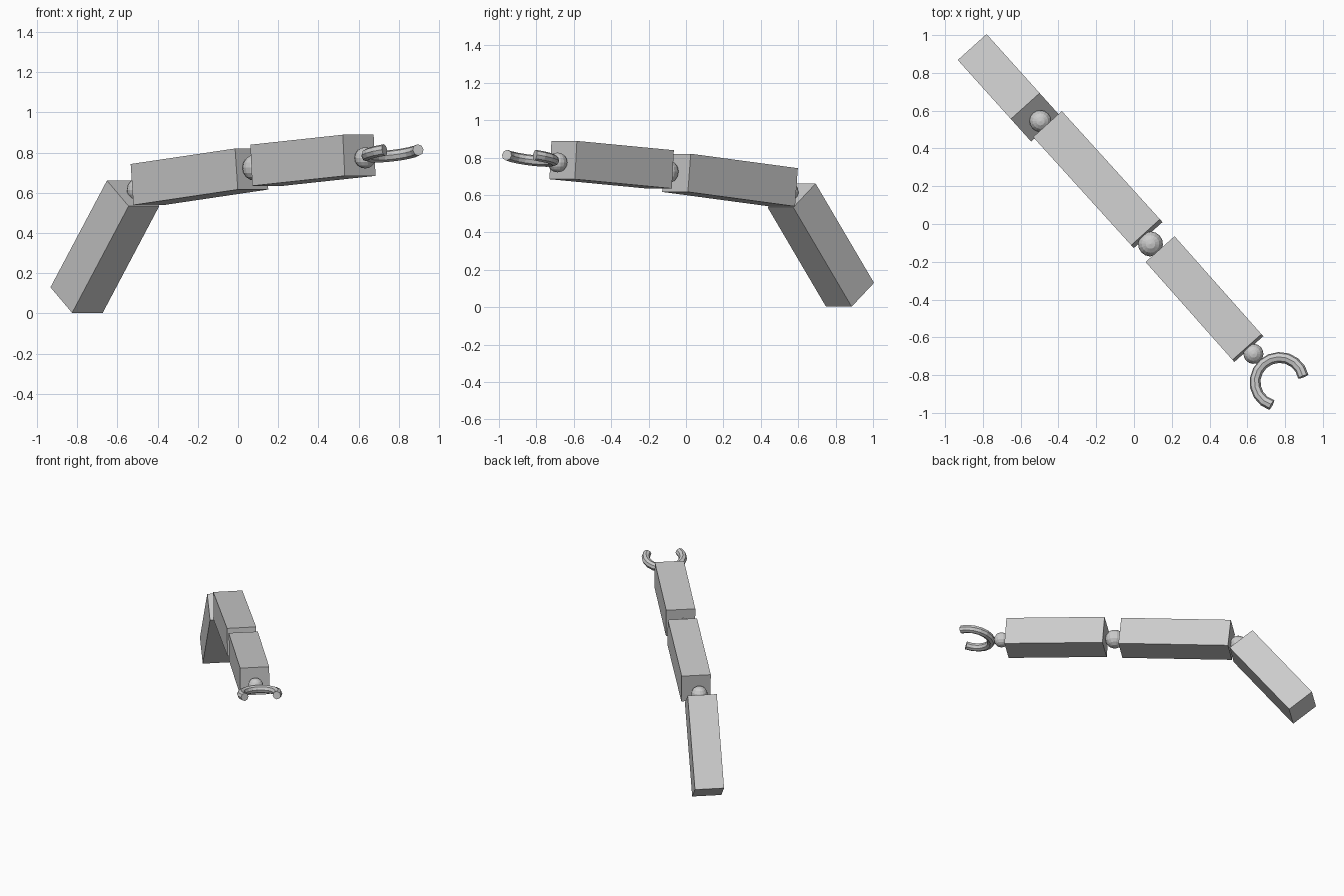
import bpy
from math import radians, cos, sin
from mathutils import Matrix

if "Cube" in bpy.data.objects:
    bpy.data.objects.remove(bpy.data.objects["Cube"])

# The arm lies in one vertical plane turned 48 degrees clockwise.
# Arm coordinates: s along the arm, t sideways, z up.
YAW = -48.0


def place(obj, s, t, z, pitch=0, yaw=0, scale=(1, 1, 1)):
    obj.matrix_world = (Matrix.Rotation(radians(YAW), 4, 'Z')
                        @ Matrix.Translation((s, t, z))
                        @ Matrix.Rotation(radians(yaw), 4, 'Z')
                        @ Matrix.Rotation(radians(-pitch), 4, 'Y')
                        @ Matrix.Diagonal((*scale, 1)))


def link(name, s, t, z, length, pitch, yaw=0):
    bpy.ops.mesh.primitive_cube_add(size=1)
    obj = bpy.context.object
    obj.name = name
    place(obj, s, t, z, pitch, yaw, (length, 0.205, 0.205))


def joint(name, s, t, z, radius):
    bpy.ops.mesh.primitive_uv_sphere_add(segments=16, ring_count=8, radius=radius)
    obj = bpy.context.object
    obj.name = name
    place(obj, s, t, z)


# Box links
link("base_link", -0.979, -0.010, 0.332, 0.677, 51.65)
link("middle_link", -0.303, 0.015, 0.680, 0.777, 5.7, 0.2)
link("outer_link", 0.545, 0.011, 0.762, 0.695, 4.1, -0.4)

# Ball joints
joint("base_joint", -0.736, -0.004, 0.615, 0.058)
joint("middle_joint", 0.137, -0.006, 0.725, 0.066)
joint("wrist_joint", 0.934, 0.010, 0.774, 0.053)

# Open ring gripper: a 240 degree arc of round tube
SEGMENTS, RADIUS = 12, 0.13
curve = bpy.data.curves.new("gripper", 'CURVE')
curve.dimensions = '3D'
curve.bevel_depth = 0.029
curve.bevel_resolution = 2
curve.use_fill_caps = True
arc = curve.splines.new('POLY')
arc.points.add(SEGMENTS)
for i, point in enumerate(arc.points):
    a = radians(60 + 240 * i / SEGMENTS)
    point.co = (RADIUS * cos(a), RADIUS * sin(a), 0, 1)
gripper = bpy.data.objects.new("gripper", curve)
bpy.context.collection.objects.link(gripper)
place(gripper, 1.136, 0.013, 0.802, 10)
bpy.ops.object.select_all(action='DESELECT')
gripper.select_set(True)
bpy.context.view_layer.objects.active = gripper
bpy.ops.object.convert(target='MESH')
bpy.ops.object.shade_flat()
